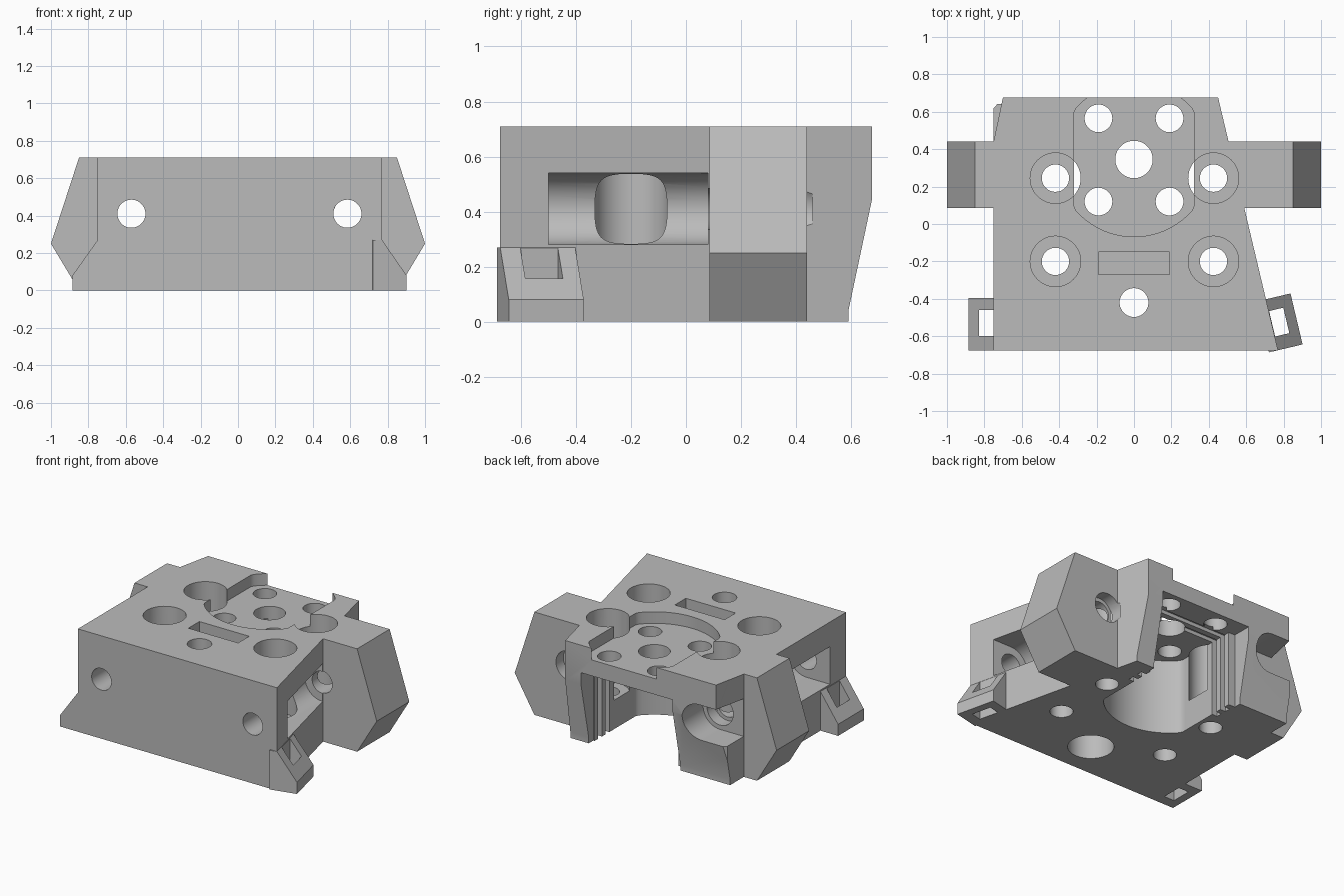
import bpy, math
from mathutils import Matrix

if "Cube" in bpy.data.objects:
    bpy.data.objects.remove(bpy.data.objects["Cube"], do_unlink=True)

grey = bpy.data.materials.new("mid_grey")
grey.use_nodes = True
grey.diffuse_color = (0.5, 0.5, 0.5, 1)
grey.node_tree.nodes["Principled BSDF"].inputs["Base Color"].default_value = (0.5, 0.5, 0.5, 1)

TOP = 0.71
UPRIGHT = Matrix.Rotation(math.pi / 2, 4, 'X')   # plan (x, y) becomes (x, z), depth runs along -y


def prism(name, pts, lo, hi, matrix=Matrix()):
    """Closed outline extruded from lo to hi."""
    if sum(a[0] * b[1] - b[0] * a[1] for a, b in zip(pts, pts[1:] + pts[:1])) < 0:
        pts = pts[::-1]
    n = len(pts)
    verts = [(x, y, z) for z in (lo, hi) for x, y in pts]
    faces = [list(range(n))[::-1], list(range(n, 2 * n))]
    faces += [[i, (i + 1) % n, n + (i + 1) % n, n + i] for i in range(n)]
    mesh = bpy.data.meshes.new(name)
    mesh.from_pydata(verts, [], faces)
    mesh.transform(matrix)
    mesh.materials.append(grey)
    ob = bpy.data.objects.new(name, mesh)
    bpy.context.collection.objects.link(ob)
    return ob


def circle(cx, cy, r, clip=9, n=48):
    return [(max(-clip, min(clip, cx + r * math.cos(math.tau * i / n))),
             cy + r * math.sin(math.tau * i / n)) for i in range(n)]


def rect(x0, x1, y0, y1):
    return [(x0, y0), (x1, y0), (x1, y1), (x0, y1)]


def hole(x, y, r, lo=-0.1, hi=0.9):
    combine(prism("cutter", circle(x, y, r), lo, hi))


def y_prism(name, pts, y0, y1):
    return prism(name, pts, -y1, -y0, UPRIGHT)


def combine(other, operation='DIFFERENCE'):
    mod = body.modifiers.new("cut", 'BOOLEAN')
    mod.operation, mod.object, mod.solver = operation, other, 'EXACT'
    bpy.context.view_layer.objects.active = body
    bpy.ops.object.modifier_apply(modifier=mod.name)
    bpy.data.objects.remove(other, do_unlink=True)


# Main block with one slanted side
body = prism("mount_body", [(-0.75, -0.675), (0.77, -0.675), (0.45, 0.675),
                            (-0.7, 0.675), (-0.75, 0.62)], 0, TOP)

# Side wings
for s in (-1, 1):
    wing = [(0.3, 0), (0.85, 0), (1, 0.25), (0.85, TOP), (0.3, TOP)]
    combine(y_prism("wing", [(s * x, z) for x, z in wing], 0.085, 0.44), 'UNION')

# Slotted hooks at the front corners
lean = math.atan2(0.32, 1.35)
places = (Matrix.Translation((0.77, -0.675, 0)) @ Matrix.Rotation(lean, 4, 'Z'),
          Matrix.Translation((-0.75, -0.675, 0)) @ Matrix.Scale(-1, 4, (1, 0, 0)))
for place in places:
    hook = prism("hook", [(-0.05, 0), (0.135, 0), (0.135, 0.08), (0, 0.27), (-0.05, 0.27)],
                 -0.28, 0, place @ UPRIGHT)
    if place.determinant() < 0:
        hook.data.flip_normals()
    combine(hook, 'UNION')
    slot = prism("cutter", rect(0.002, 0.08, 0.075, 0.215), -0.1, 0.4, place)
    if place.determinant() < 0:
        slot.data.flip_normals()
    combine(slot)

# Leaning lower back and chamfered upper back corner
under = [(0.59, -0.1), (0.59, 0.04), (0.677, 0.45), (0.9, 0.45), (0.9, -0.1)]
combine(prism("cutter", under, -1, 1, Matrix(((0, 0, 1, 0), (1, 0, 0, 0), (0, 1, 0, 0), (0, 0, 0, 1)))))
combine(prism("cutter", [(-0.751, 0.441), (-0.7, 0.68), (-0.7, 0.9), (-0.9, 0.9), (-0.9, 0.441)], 0.41, 0.9))

# Shallow top recess and deep rear pocket sharing one outline
plate = circle(0, 0.345, 0.413, 0.32, 96)
combine(prism("cutter", plate, 0.63, 0.9))
combine(prism("cutter", plate, -0.1, 0.52))
combine(prism("cutter", rect(-0.37, 0.33, 0.54, 0.9), -0.1, 0.52))
for y in (0.38, 0.46):
    combine(prism("cutter", rect(-0.36, 0.36, y, y + 0.04), -0.1, 0.545))

# Plate holes
hole(0, 0.345, 0.1)
for x in (-0.19, 0.19):
    for y in (0.12, 0.565):
        hole(x, y, 0.074)

# Counterbored mounting holes
for x in (-0.42, 0.425):
    for y in (-0.2, 0.245):
        hole(x, y, 0.073)
        hole(x, y, 0.135, 0.2)
hole(0, -0.42, 0.077)
hole(0, -0.42, 0.145, -0.1, 0.4)
combine(prism("cutter", rect(-0.19, 0.19, -0.27, -0.15), 0.61, 0.9))

# Lengthwise rod holes with open side channels
for x, s in ((-0.57, -1), (0.585, 1)):
    combine(y_prism("cutter", circle(x, 0.41, 0.075), -0.9, 0.9))
    combine(y_prism("cutter", circle(x, 0.41, 0.1), 0.36, 0.46))
    spans = [(-0.5, 0.08)] + ([(0.442, 0.9)] if s < 0 else [])
    for y0, y1 in spans:
        combine(y_prism("cutter", circle(x, 0.41, 0.13), y0, y1))
        combine(y_prism("cutter", rect(*sorted((x, x + s * 0.4)), 0.28, 0.54), y0, y1))

# Finish: one material, smooth bores with sharp edges
body.data.materials.clear()
body.data.materials.append(grey)
for p in body.data.polygons:
    p.material_index = 0
bpy.ops.object.select_all(action='DESELECT')
body.select_set(True)
bpy.context.view_layer.objects.active = body
bpy.ops.object.shade_smooth_by_angle(angle=math.radians(30))
